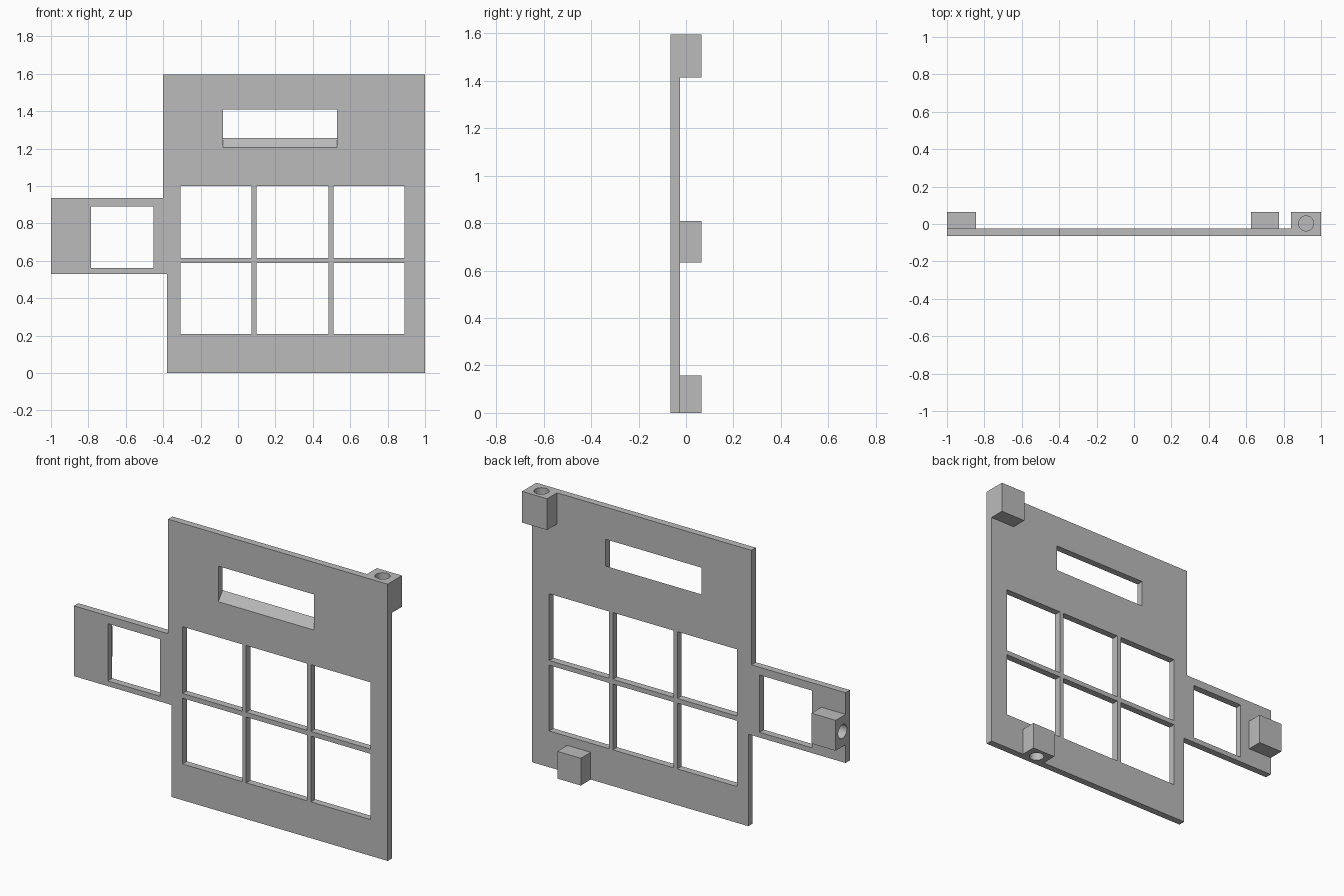
import bpy
import bmesh
from math import pi
from mathutils import Matrix, Vector

FRONT, BACK, REAR = -0.065, -0.025, 0.065   # panel front, panel back, block rear

if "Cube" in bpy.data.objects:
    bpy.data.objects.remove(bpy.data.objects["Cube"], do_unlink=True)

grey = bpy.data.materials.new("mid_grey")
grey.use_nodes = True
colour = (0.5, 0.5, 0.5, 1)
grey.diffuse_color = colour
grey.node_tree.nodes["Principled BSDF"].inputs["Base Color"].default_value = colour


def finish(name, bm):
    bmesh.ops.recalc_face_normals(bm, faces=bm.faces)
    mesh = bpy.data.meshes.new(name)
    bm.to_mesh(mesh)
    bm.free()
    mesh.materials.append(grey)
    obj = bpy.data.objects.new(name, mesh)
    bpy.context.collection.objects.link(obj)
    return obj


def prism(name, points, sweep):
    """Extrude a closed outline along a vector."""
    bm = bmesh.new()
    face = bm.faces.new([bm.verts.new(p) for p in points])
    new = bmesh.ops.extrude_face_region(bm, geom=[face], use_keep_orig=True)["geom"]
    verts = [v for v in new if isinstance(v, bmesh.types.BMVert)]
    bmesh.ops.translate(bm, verts=verts, vec=sweep)
    return finish(name, bm)


def box(name, x0, x1, y0, y1, z0, z1):
    outline = [(x0, y0, z0), (x1, y0, z0), (x1, y0, z1), (x0, y0, z1)]
    return prism(name, outline, (0, y1 - y0, 0))


def rod(name, centre, axis, radius, length):
    bm = bmesh.new()
    turn = Vector((0, 0, 1)).rotation_difference(Vector(axis)).to_matrix().to_4x4()
    bmesh.ops.create_cone(bm, cap_ends=True, segments=32, radius1=radius,
                          radius2=radius, depth=length,
                          matrix=Matrix.Translation(centre) @ turn)
    return finish(name, bm)


def combine(target, tool, operation):
    mod = target.modifiers.new(operation.lower(), "BOOLEAN")
    mod.operation = operation
    mod.solver = "EXACT"
    mod.object = tool
    bpy.context.view_layer.objects.active = target
    bpy.ops.object.modifier_apply(modifier=mod.name)
    bpy.data.objects.remove(tool, do_unlink=True)


# Panel outline with the side arm
outline = [(-0.38, 0), (1, 0), (1, 1.595), (-0.4, 1.595),
           (-0.4, 0.935), (-1, 0.935), (-1, 0.53), (-0.38, 0.53)]
panel = prism("window_panel", [(x, FRONT, z) for x, z in outline], (0, BACK - FRONT, 0))

# Six window openings and the arm opening
openings = [(x0, x1, z0, z1)
            for x0, x1 in ((-0.308, 0.073), (0.098, 0.484), (0.51, 0.89))
            for z0, z1 in ((0.209, 0.588), (0.615, 1.0))]
openings.append((-0.785, -0.452, 0.56, 0.89))
for x0, x1, z0, z1 in openings:
    combine(panel, box("opening", x0, x1, -0.2, 0.2, z0, z1), "DIFFERENCE")

# Upper slot, with a sill rising towards the back
slope = (1.256 - 1.205) / (BACK - FRONT)
over = 0.02
slot = prism("slot", [(-0.08, FRONT - over, 1.205 - slope * over),
                      (-0.08, BACK + over, 1.256 + slope * over),
                      (-0.08, BACK + over, 1.41),
                      (-0.08, FRONT - over, 1.41)], (0.61, 0, 0))
combine(panel, slot, "DIFFERENCE")

# Socket blocks on the back: extents, hole mouth, hole axis
sockets = [((0.84, 1.0), (1.415, 1.595), (0.92, 0.003, 1.595), (0, 0, 1)),
           ((0.625, 0.775), (0, 0.157), (0.7, 0.003, 0), (0, 0, 1)),
           ((-1.0, -0.845), (0.635, 0.81), (-1.0, 0.003, 0.7225), (1, 0, 0))]
for (x0, x1), (z0, z1), mouth, axis in sockets:
    combine(panel, box("block", x0, x1, -0.045, REAR, z0, z1), "UNION")
for _, _, mouth, axis in sockets:
    combine(panel, rod("hole", mouth, axis, 0.04, 0.24), "DIFFERENCE")

# Keep edges crisp, round the holes
bpy.ops.object.select_all(action="DESELECT")
panel.select_set(True)
bpy.context.view_layer.objects.active = panel
bpy.ops.object.shade_smooth_by_angle(angle=pi / 6)
